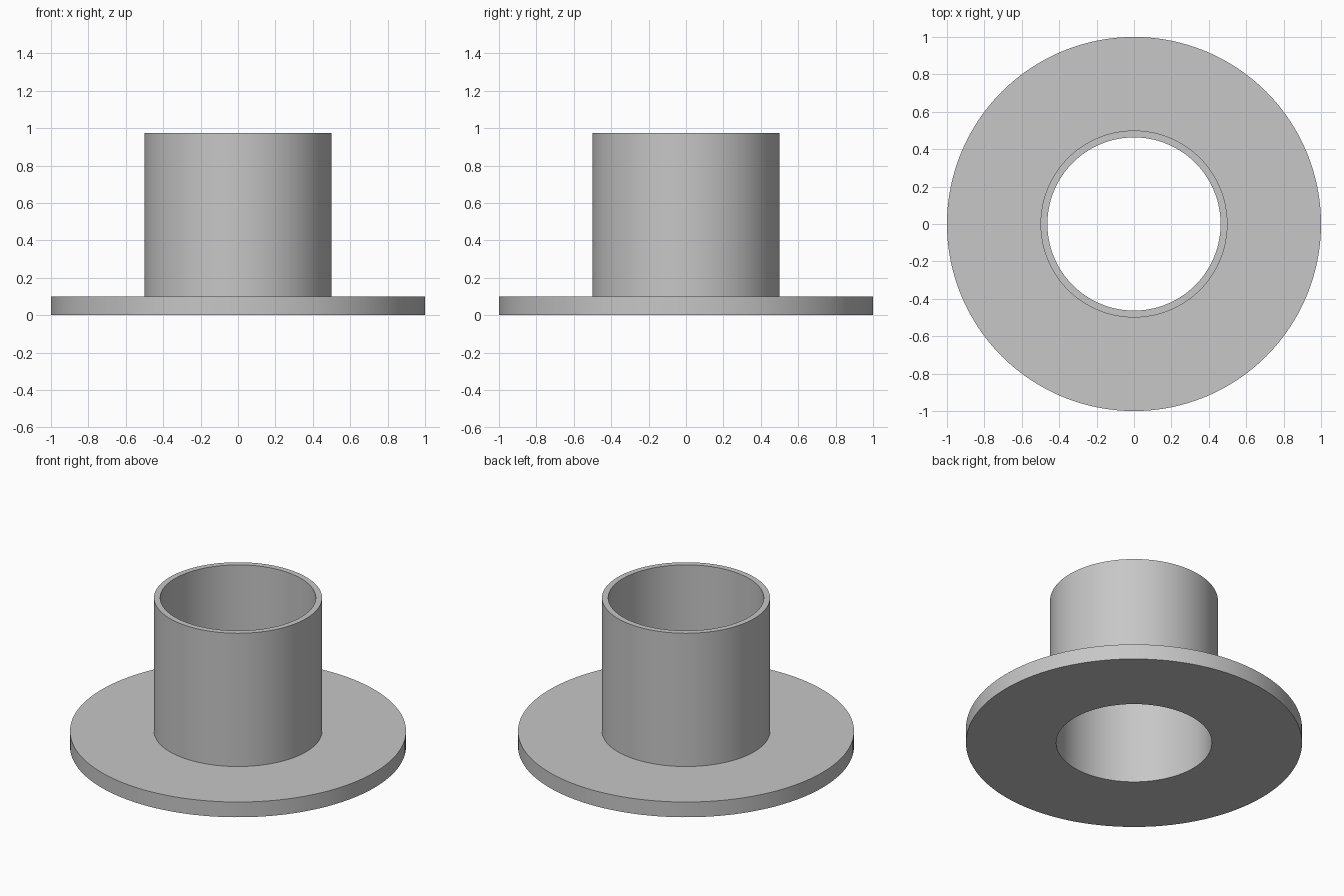
import bpy, bmesh, math

cube = bpy.data.objects.get("Cube")
if cube:
    bpy.data.objects.remove(cube, do_unlink=True)

# Plain grey material
GREY = (0.57, 0.57, 0.57, 1.0)
grey = bpy.data.materials.new("plain grey")
grey.use_nodes = True
grey.diffuse_color = GREY
grey.node_tree.nodes["Principled BSDF"].inputs["Base Color"].default_value = GREY

# Main dimensions
SIDES = 128
BORE, TUBE, FLANGE = 0.463, 0.5, 1.0
THICKNESS, HEIGHT = 0.1, 0.975


def lathe(name, profile):
    """Turn a closed (radius, height) profile around the z axis."""
    bm = bmesh.new()
    rings = []
    for i in range(SIDES):
        a = math.tau * i / SIDES
        rings.append([bm.verts.new((r * math.cos(a), r * math.sin(a), z))
                      for r, z in profile])
    count = len(profile)
    for i in range(SIDES):
        ring, following = rings[i], rings[(i + 1) % SIDES]
        for j in range(count):
            k = (j + 1) % count
            bm.faces.new((ring[j], following[j], following[k], ring[k]))
    bmesh.ops.recalc_face_normals(bm, faces=bm.faces)
    mesh = bpy.data.meshes.new(name)
    bm.to_mesh(mesh)
    bm.free()
    mesh.materials.append(grey)
    obj = bpy.data.objects.new(name, mesh)
    bpy.context.collection.objects.link(obj)
    bpy.ops.object.select_all(action="DESELECT")
    obj.select_set(True)
    bpy.context.view_layer.objects.active = obj
    bpy.ops.object.shade_smooth_by_angle(angle=math.radians(30))
    return obj


# Flange and hollow tube turned as one piece, open right through
lathe("flanged_bushing", [
    (BORE, 0), (FLANGE, 0), (FLANGE, THICKNESS),
    (TUBE, THICKNESS), (TUBE, HEIGHT), (BORE, HEIGHT),
])
